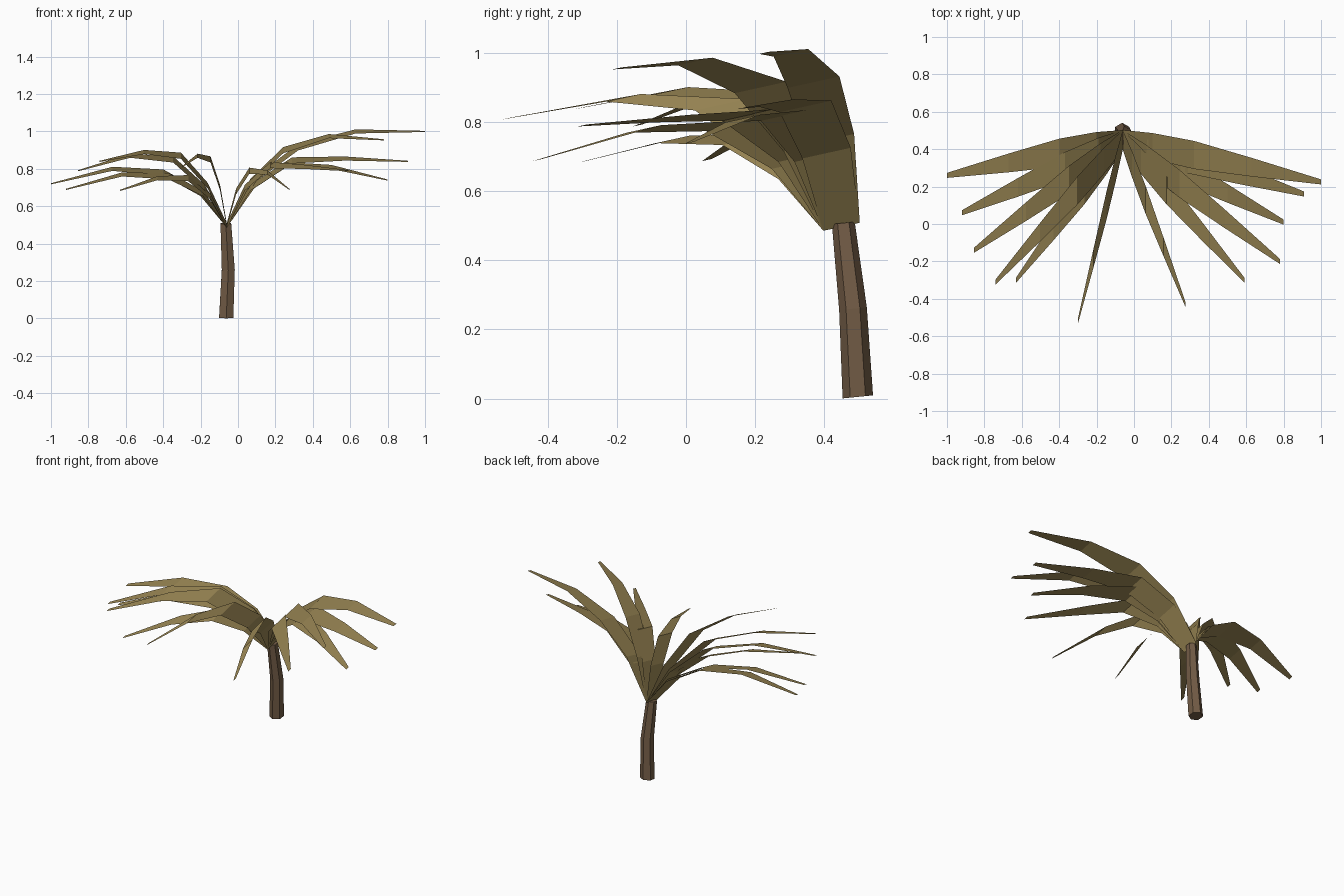
import bpy
import math
from mathutils import Vector

cube = bpy.data.objects.get("Cube")
if cube:
    bpy.data.objects.remove(cube)


def material(name, color):
    mat = bpy.data.materials.new(name)
    mat.use_nodes = True
    mat.diffuse_color = color
    mat.node_tree.nodes["Principled BSDF"].inputs["Base Color"].default_value = color
    return mat


def build(name, verts, faces, mat):
    mesh = bpy.data.meshes.new(name)
    mesh.from_pydata(verts, [], faces)
    mesh.materials.append(mat)
    mesh.update()
    obj = bpy.data.objects.new(name, mesh)
    bpy.context.collection.objects.link(obj)
    return obj


bark = material("bark brown", (0.17, 0.107, 0.061, 1))
leaf = material("dry leaf", (0.305, 0.227, 0.084, 1))

# Trunk: six-sided rings (centre x, y, z, radius) along a gentle bend
SIDES = 6
rings = [(-0.063, 0.497, 0.005, 0.044), (-0.052, 0.483, 0.26, 0.040), (-0.065, 0.455, 0.508, 0.033)]
verts, faces = [], []
for cx, cy, cz, r in rings:
    for i in range(SIDES):
        a = math.pi / 2 + math.tau * i / SIDES
        dy = r * math.sin(a)
        verts.append((cx + r * math.cos(a), cy + dy, cz + dy * 0.1))
for k in range(len(rings) - 1):
    for i in range(SIDES):
        j = (i + 1) % SIDES
        faces.append((k * SIDES + i, k * SIDES + j, (k + 1) * SIDES + j, (k + 1) * SIDES + i))
faces.append(tuple(reversed(range(SIDES))))
faces.append(tuple(range(2 * SIDES, 3 * SIDES)))
build("trunk", verts, faces, bark)

# Fronds: flat ribbons from the crown, all widened along the same direction
CROWN = Vector((-0.06, 0.45, 0.497))
STEPS = (0, 0.15, 0.36, 0.65, 1)
WIDTHS = (0.105, 0.14, 0.15, 0.10, 0.027)
ACROSS = Vector((0, 1, 0.22))

# Tip x, tip y, then heights of the four outer rings
fronds = [
    (-1.00, 0.26, 0.67, 0.78, 0.80, 0.72),
    (-0.92, 0.06, 0.67, 0.76, 0.77, 0.69),
    (-0.855, -0.14, 0.70, 0.85, 0.87, 0.79),
    (-0.74, -0.31, 0.71, 0.87, 0.89, 0.84),
    (-0.63, -0.30, 0.65, 0.75, 0.75, 0.685),
    (-0.30, -0.52, 0.70, 0.85, 0.87, 0.81),
    (0.275, -0.43, 0.68, 0.79, 0.78, 0.69),
    (0.59, -0.30, 0.70, 0.82, 0.81, 0.79),
    (0.78, -0.20, 0.73, 0.90, 0.975, 0.955),
    (0.80, 0.01, 0.70, 0.82, 0.81, 0.74),
    (0.91, 0.16, 0.71, 0.845, 0.855, 0.84),
    (1.00, 0.225, 0.75, 0.915, 1.0, 1.0),
]
for n, (tx, ty, *heights) in enumerate(fronds, 1):
    verts = []
    for t, w, z in zip(STEPS, WIDTHS, [CROWN.z] + heights):
        mid = CROWN.lerp(Vector((tx, ty, 0)), t)
        mid.z = z
        verts += [mid - ACROSS * w / 2, mid + ACROSS * w / 2]
    faces = [(i, i + 2, i + 3, i + 1) for i in range(0, 8, 2)]
    # Keep the upper side of every ribbon facing up
    if tx < CROWN.x:
        faces = [f[::-1] for f in faces]
    build(f"frond_{n:02d}", verts, faces, leaf)
